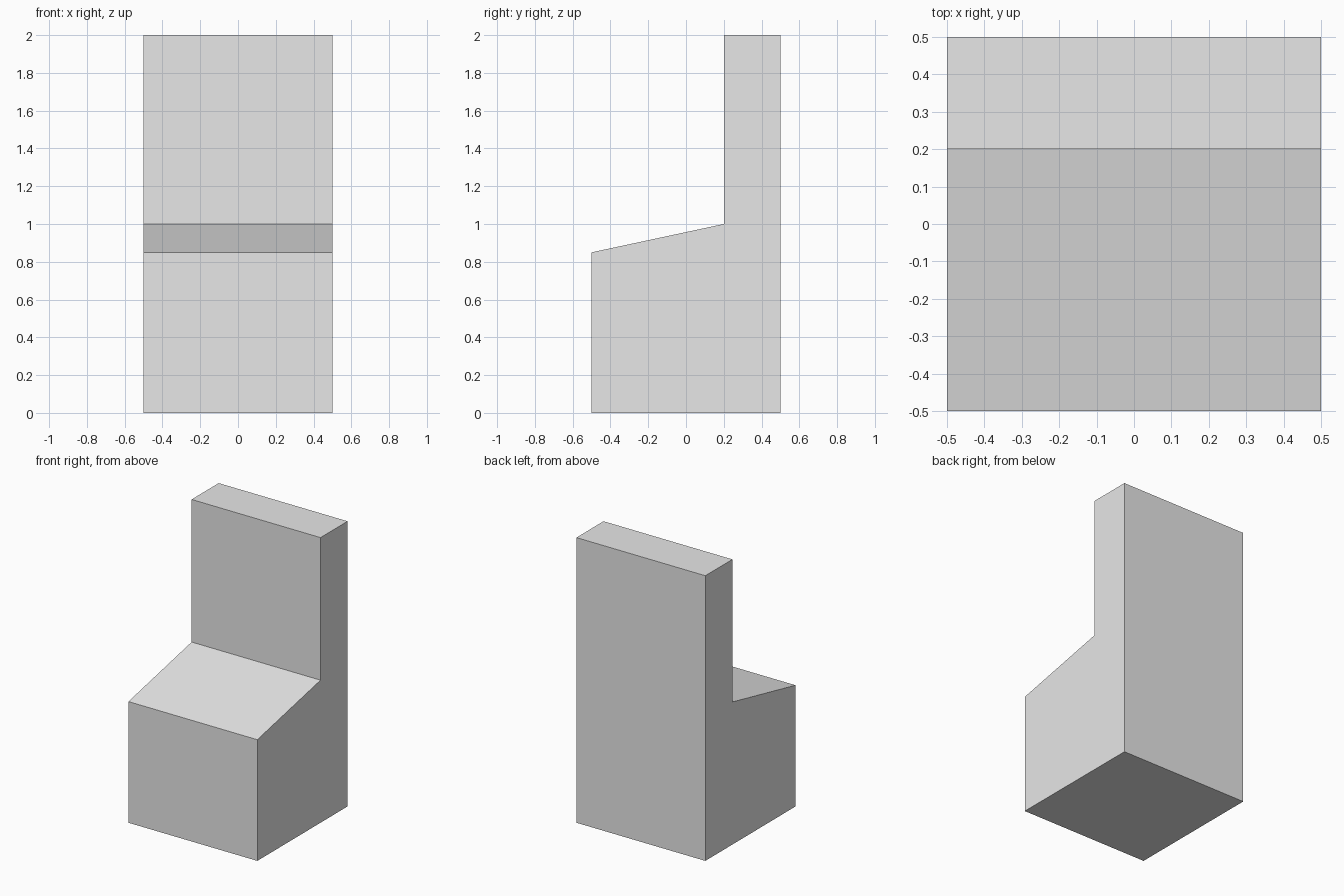
import bpy
import bmesh

cube = bpy.data.objects.get("Cube")
if cube:
    bpy.data.objects.remove(cube, do_unlink=True)

# Single plain material
grey = bpy.data.materials.new("light_grey")
grey.use_nodes = True
colour = (0.8, 0.8, 0.8, 1.0)
grey.diffuse_color = colour
grey.node_tree.nodes["Principled BSDF"].inputs["Base Color"].default_value = colour


def extrude_profile(name, profile, width, material):
    """Extrude a closed (y, z) side profile along x, centred on x = 0."""
    bm = bmesh.new()
    side = bm.faces.new([bm.verts.new((-width / 2, y, z)) for y, z in profile])
    result = bmesh.ops.extrude_face_region(bm, geom=[side], use_keep_orig=True)
    moved = [v for v in result["geom"] if isinstance(v, bmesh.types.BMVert)]
    bmesh.ops.translate(bm, verts=moved, vec=(width, 0, 0))
    bmesh.ops.recalc_face_normals(bm, faces=bm.faces)
    mesh = bpy.data.meshes.new(name)
    bm.to_mesh(mesh)
    bm.free()
    mesh.materials.append(material)
    obj = bpy.data.objects.new(name, mesh)
    bpy.context.collection.objects.link(obj)
    return obj


# Solid block seat with a sloping top and an upright back
seat_profile = [
    (-0.5, 0), (0.5, 0), (0.5, 2), (0.2, 2), (0.2, 1), (-0.5, 0.85),
]
extrude_profile("block_chair", seat_profile, 1.0, grey)
